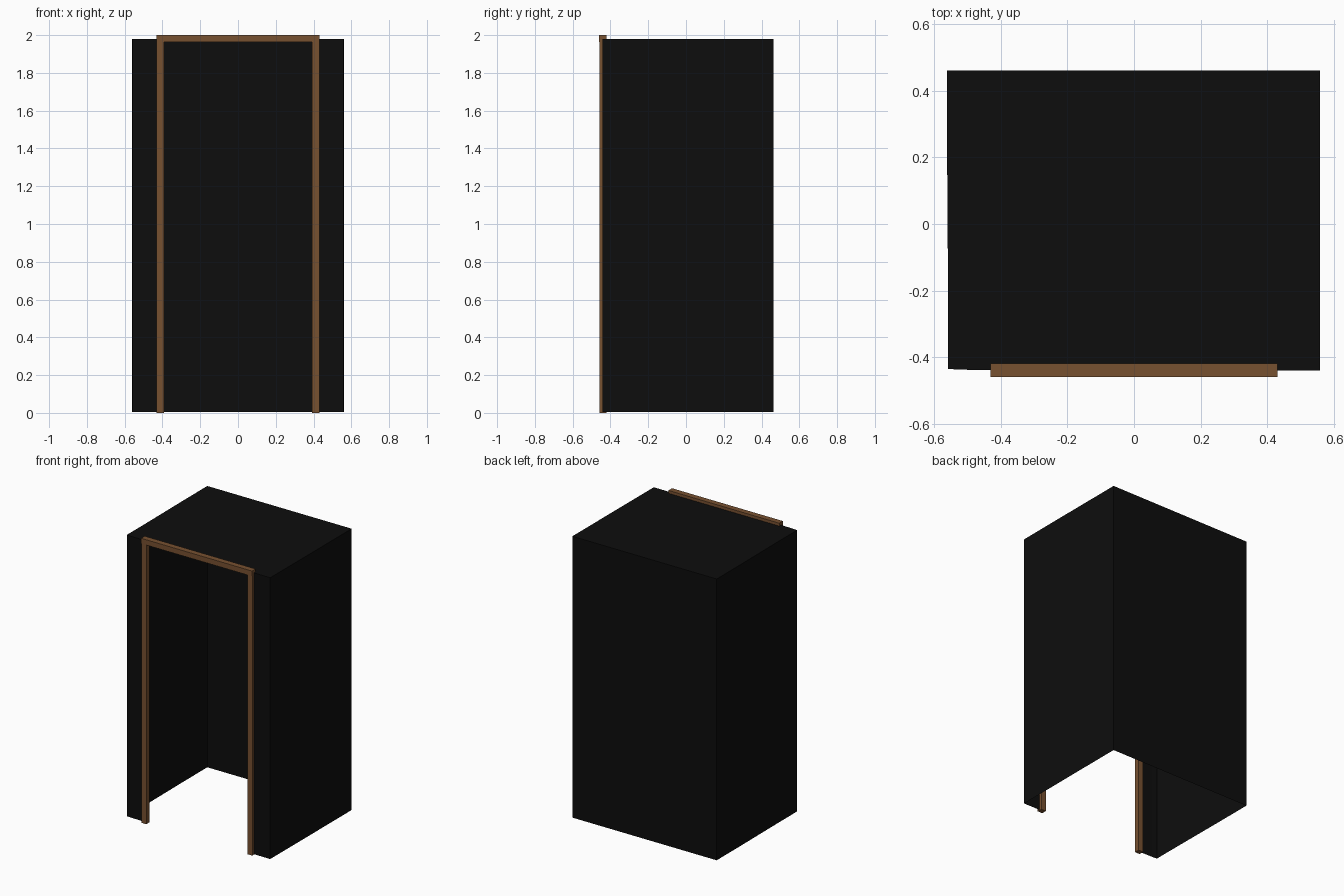
import bpy, bmesh

if "Cube" in bpy.data.objects:
    bpy.data.objects.remove(bpy.data.objects["Cube"])


def material(name, rgb):
    m = bpy.data.materials.new(name)
    m.diffuse_color = (*rgb, 1.0)
    m.use_nodes = True
    m.node_tree.nodes["Principled BSDF"].inputs["Base Color"].default_value = m.diffuse_color
    return m


CLOTH = material("black cloth", (0.004, 0.004, 0.004))
WOOD = material("brown wood", (0.185, 0.082, 0.03))


def finish(name, bm, mat):
    me = bpy.data.meshes.new(name)
    bm.to_mesh(me)
    bm.free()
    me.materials.append(mat)
    ob = bpy.data.objects.new(name, me)
    bpy.context.collection.objects.link(ob)
    return ob


def box(name, lo, hi, mat):
    bm = bmesh.new()
    bmesh.ops.create_cube(bm, size=1)
    for v in bm.verts:
        v.co = [l + (c + 0.5) * (h - l) for c, l, h in zip(v.co, lo, hi)]
    return finish(name, bm, mat)


# Timber door frame: two posts and a lintel resting on them
for side, x in (("left", -0.412), ("right", 0.412)):
    box(side + "_door_post", (x - 0.019, -0.457, 0), (x + 0.019, -0.421, 1.963), WOOD)
box("door_lintel", (-0.431, -0.46, 1.963), (0.431, -0.42, 2.0), WOOD)

# Floor plan of the hanging cloth, from left post round the back to right post
PLAN = [(-0.412, -0.44), (-0.52, -0.438), (-0.559, -0.436), (-0.559, -0.24),
        (-0.562, 0.2), (-0.562, 0.462), (0.56, 0.462), (0.56, 0.0),
        (0.559, -0.441), (0.412, -0.44)]
ROOF_Z = 1.98

# Cloth walls: one thin sheet, open at the doorway and underneath
bm = bmesh.new()
low = [bm.verts.new((x, y, 0.004)) for x, y in PLAN]
high = [bm.verts.new((x, y, ROOF_Z)) for x, y in PLAN]
for i in range(len(PLAN) - 1):
    bm.faces.new((low[i + 1], low[i], high[i], high[i + 1]))
finish("cloth_walls", bm, CLOTH)

# Cloth roof
bm = bmesh.new()
f = bm.faces.new([bm.verts.new((x, y, ROOF_Z)) for x, y in reversed(PLAN)])
f.normal_update()
if f.normal.z < 0:
    f.normal_flip()
finish("cloth_roof", bm, CLOTH)
